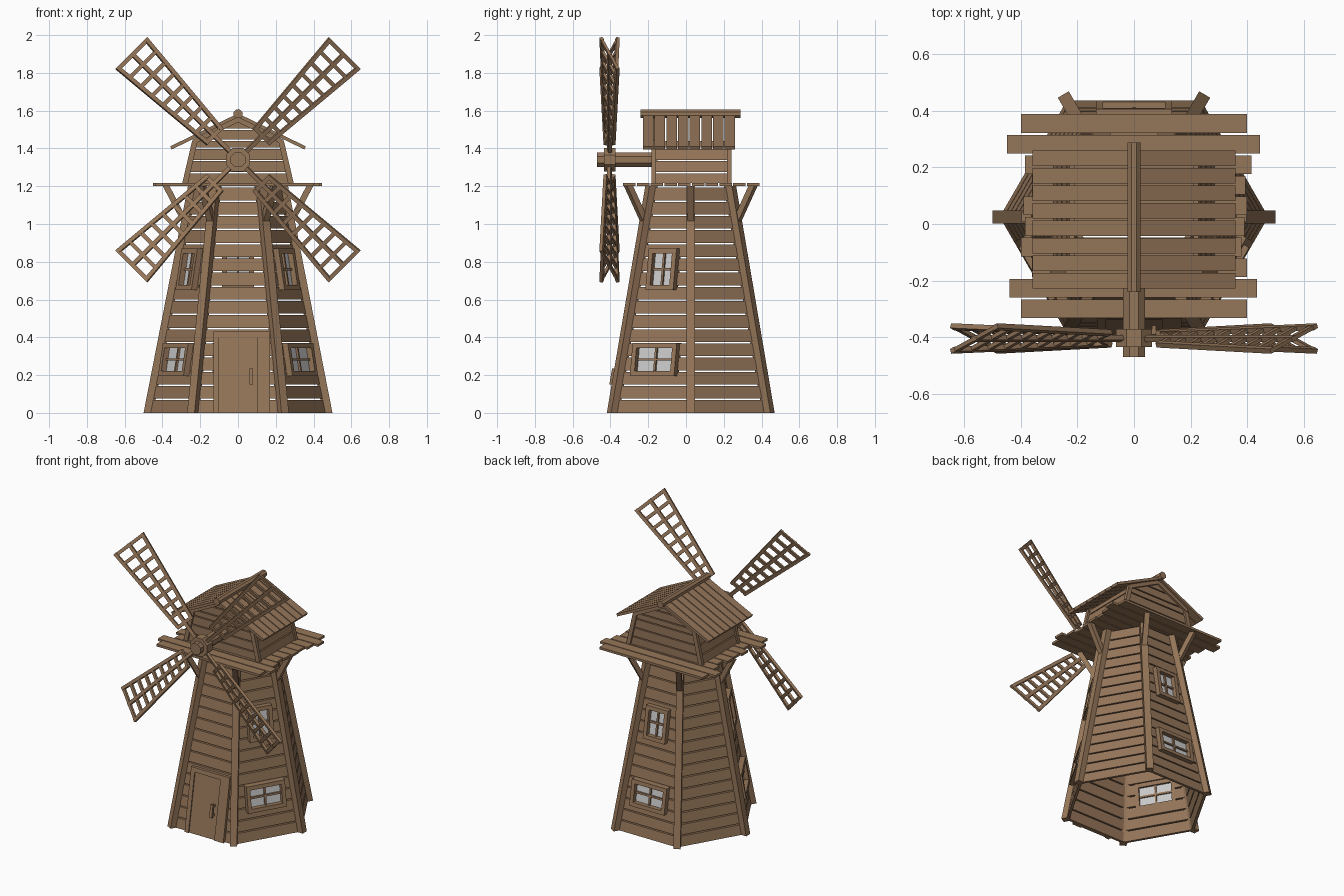
import bpy, bmesh, random
from math import sin, cos, pi, radians, sqrt
from mathutils import Vector as V

if "Cube" in bpy.data.objects:
    bpy.data.objects.remove(bpy.data.objects["Cube"])

random.seed(3)
wood = bpy.data.materials.new("wood")
wood.diffuse_color = (0.30, 0.18, 0.10, 1)
wood.use_nodes = True
wood.node_tree.nodes["Principled BSDF"].inputs["Base Color"].default_value = wood.diffuse_color
CY = 0.025            # tower axis y
TOP = 1.2             # tower height
HEX = [radians(60 * k) for k in range(6)]


def part(name, build, mat=wood):
    bm = bmesh.new()
    build(bm)
    bmesh.ops.recalc_face_normals(bm, faces=bm.faces)
    me = bpy.data.meshes.new(name)
    bm.to_mesh(me)
    bm.free()
    ob = bpy.data.objects.new(name, me)
    bpy.context.collection.objects.link(ob)
    if mat:
        me.materials.append(mat)
    return ob


def loft(bm, lower, upper):
    a = [bm.verts.new(p) for p in lower]
    b = [bm.verts.new(p) for p in upper]
    n = len(a)
    bm.faces.new(a)
    bm.faces.new(b)
    for i in range(n):
        bm.faces.new((a[i], a[(i + 1) % n], b[(i + 1) % n], b[i]))


def beam(bm, a, b, s, t):
    """Box from a to b with half-size vectors s and t."""
    a, b = V(a), V(b)
    loft(bm, *[[p + s + t, p - s + t, p - s - t, p + s - t] for p in (a, b)])


def box(bm, x0, x1, y0, y1, z0, z1):
    loft(bm, *[[(x0, y0, z), (x1, y0, z), (x1, y1, z), (x0, y1, z)] for z in (z0, z1)])


def rod(bm, r, y0, y1, z, n=8):
    ring = [(r * cos((i + .5) * 2 * pi / n), z + r * sin((i + .5) * 2 * pi / n)) for i in range(n)]
    loft(bm, *[[(x, y, h) for x, h in ring] for y in (y0, y1)])


def radius(z):
    return 0.475 - 0.235 * z / TOP


def radial(a, r, z):
    return V((r * cos(a), CY + r * sin(a), z))


def slab(bm, a, low, high, z0, z1, o0, o1):
    """Panel on the sloping tower face at angle a; low/high = (u0, u1) at z0/z1."""
    n, t = V((cos(a), sin(a), 0)), V((-sin(a), cos(a), 0))

    def p(u, z, o):
        return V((0, CY, z)) + n * (radius(z) * cos(pi / 6) + o) + t * u
    loft(bm, *[[p(u[0], z, o0), p(u[1], z, o0), p(u[1], z, o1), p(u[0], z, o1)]
               for u, z in ((low, z0), (high, z1))])


def panel(bm, a, u0, u1, z0, z1, o0, o1):
    slab(bm, a, (u0, u1), (u0, u1), z0, z1, o0, o1)


# Tower walls: spaced planks, opened behind the windows
WINDOWS = [(0.135, 0.195, 0.37), (0.085, 0.65, 0.87)]   # half width, bottom, top
WIN_FACES = [radians(-30), radians(-150), radians(90)]
BAR = 0.026


def tower(bm):
    for a in [h + pi / 6 for h in HEX]:
        wins = [(w - BAR, z0 + BAR, z1 - BAR) for w, z0, z1 in WINDOWS] \
            if any(abs(cos(a) - cos(f)) + abs(sin(a) - sin(f)) < .01 for f in WIN_FACES) else []
        for i in range(16):
            z0, z1 = i * 0.075, i * 0.075 + 0.067
            cuts = sorted([z0, z1] + [z for w in wins for z in w[1:] if z0 < z < z1])
            for c, d in zip(cuts, cuts[1:]):
                h0, h1 = radius(c) / 2, radius(d) / 2
                hole = [w[0] for w in wins if w[1] <= (c + d) / 2 <= w[2]]
                if hole:
                    for s in (-1, 1):
                        slab(bm, a, (s * h0, s * hole[0]), (s * h1, s * hole[0]), c, d, -.018, 0)
                else:
                    slab(bm, a, (-h0, h0), (-h1, h1), c, d, -.018, 0)


part("tower_planks", tower)


def posts(bm):
    for a in HEX:
        beam(bm, radial(a, radius(0), 0), radial(a, radius(TOP), TOP),
             V((cos(a), sin(a), 0)) * .025, V((-sin(a), cos(a), 0)) * .0225)


def brackets(bm):
    for a in HEX:
        beam(bm, radial(a, .275, 1.0), radial(a, .38, TOP),
             V((cos(a), sin(a), 0)) * .018, V((-sin(a), cos(a), 0)) * .0175)


part("corner_posts", posts)
part("platform_brackets", brackets)


# Windows
def frames(bm):
    for a in WIN_FACES:
        for w, z0, z1 in WINDOWS:
            for u0, u1 in ((-w, -w + BAR), (w - BAR, w)):
                panel(bm, a, u0, u1, z0, z1, -.018, .033)
            for c in (z0, z1 - BAR):
                panel(bm, a, -w + BAR, w - BAR, c, c + BAR, -.018, .033)
            m = (z0 + z1) / 2
            panel(bm, a, -.006, .006, z0 + BAR, z1 - BAR, -.012, .014)
            panel(bm, a, -w + BAR, w - BAR, m - .006, m + .006, -.012, .013)


def glass(bm):
    for a in WIN_FACES:
        for w, z0, z1 in WINDOWS:
            panel(bm, a, -w + BAR, w - BAR, z0 + BAR, z1 - BAR, -.004, .002)


part("window_frames", frames)
part("window_glass", glass, None)


# Door with frame and handle
F = radians(-90)
part("door", lambda bm: panel(bm, F, -.1, .1, 0, .4, 0, .012))


def door_frame(bm):
    panel(bm, F, -.13, -.1, 0, .43, 0, .02)
    panel(bm, F, .1, .17, 0, .43, 0, .02)
    panel(bm, F, -.1, .1, .4, .43, 0, .02)


def door_handle(bm):
    panel(bm, F, .06, .08, .15, .235, .032, .045)
    for z in (.155, .215):
        panel(bm, F, .063, .077, z, z + .015, .012, .032)


part("door_frame", door_frame)
part("door_handle", door_handle)


# Platform: uneven boards
def platform(bm):
    ends = [(.40, .40), (.44, .435), (.36, .40), (.40, .38), (.385, .39),
            (.39, .40), (.36, .395), (.385, .415), (.45, .445), (.40, .40)]
    for i, (l, r) in enumerate(ends):
        y = -.333 + i * .0728
        box(bm, -l, r, y, y + .066, TOP, TOP + .016)


part("platform_boards", platform)


# Cabin on top of the platform
Y0, Y1, EAVE = -.17, .23, 1.44


def half(z):
    return .285 - .05 * (z - 1.216) / .2 if z <= EAVE else .23 * (1.568 - z) / (1.568 - EAVE)


def cabin(bm):
    levels = [1.216, 1.275, 1.34, 1.405, EAVE + .007, 1.505, 1.568]
    for c, d in zip(levels, levels[1:]):
        d -= .007
        for y in (Y0, Y1 - .018):
            loft(bm, *[[(-half(z), y, z), (half(z), y, z), (half(z), y + .018, z),
                        (-half(z), y + .018, z)] for z in (c, d)])
        if d <= EAVE + .001:
            for s in (-1, 1):
                loft(bm, *[[(s * (half(z) - o), y, z) for o, y in
                            ((0, Y0 + .018), (.018, Y0 + .018), (.018, Y1 - .018), (0, Y1 - .018))]
                           for z in (c, d)])


def cabin_frame(bm):
    for y in (Y0, Y1):
        for s in (-1, 1):
            beam(bm, (s * .28, y, 1.216), (s * .228, y, EAVE), V((.015, 0, 0)), V((0, .012, 0)))
            beam(bm, (s * .24, y, 1.432), (0, y, 1.553), V((0, 0, .014)), V((0, .014, 0)))


part("cabin_planks", cabin)
part("cabin_frame", cabin_frame)


# Roof boards and ridge pole
def roof(bm):
    for s in (-1, 1):
        for i in range(8):
            y = -.228 + i * .0618
            beam(bm, (0, y + .028, 1.575), (s * .355, y + .028, 1.403),
                 V((0, .0275, 0)), V((s * .45, 0, .89)) * .009)


part("roof_boards", roof)
part("ridge_pole", lambda bm: rod(bm, .025, -.24, .288, 1.583))


# Shaft and hub
HZ, SY = 1.34, -.405


def hub(bm):
    rod(bm, .068, -.435, -.372, HZ)


def shaft(bm):
    rod(bm, .042, -.47, -.15, HZ)


part("hub", hub)
part("shaft", shaft)


# Four tapered lattice sails, pitched about their spars
def sail(k):
    a = radians(135 - 90 * k)
    u = V((cos(a), 0, sin(a)))
    w = V((sin(a), 0, -cos(a))) * cos(.37) + V((0, 1, 0)) * sin(.37)
    n = u.cross(w)
    o = V((0, SY, HZ))

    def wid(r):
        return .065 + (.126 - .065) * (r - .17) / .63

    def build(bm):
        for s in (-1, 0, 1):
            r0 = .17 if s else .05
            beam(bm, o + u * r0 + w * (wid(r0) - .011) * s, o + u * .80 + w * (wid(.8) - .011) * s,
                 w * .011, n * .009)
        for i in range(9):
            r = .182 + i * (.606 / 8)
            beam(bm, o + u * r - w * (wid(r) - .01), o + u * r + w * (wid(r) - .01),
                 u * .011, n * .007)
    part(f"sail_{k + 1}", build)


for k in range(4):
    sail(k)
